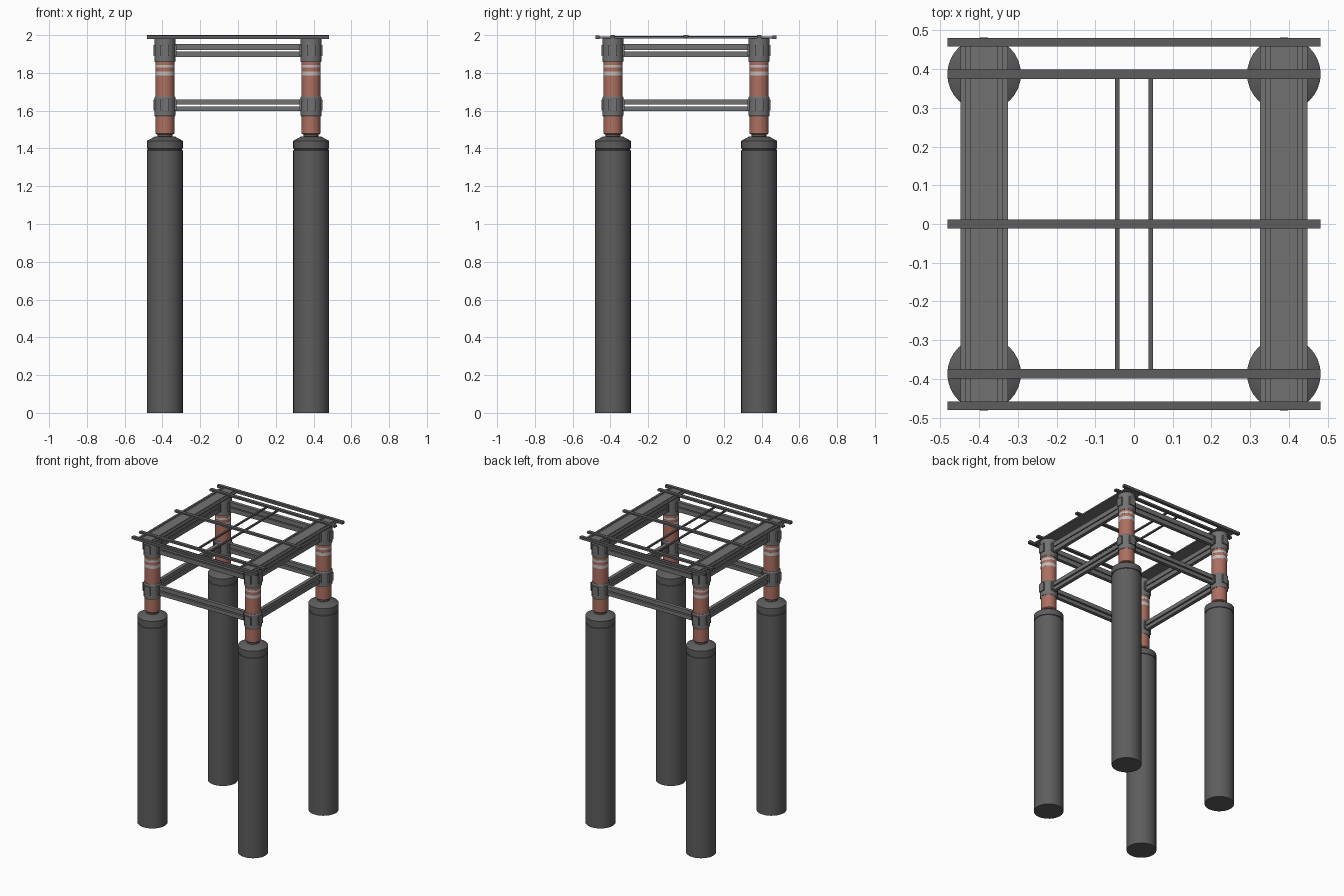
import bpy, math

if "Cube" in bpy.data.objects:
    bpy.data.objects.remove(bpy.data.objects["Cube"])

def material(name, rgb):
    m = bpy.data.materials.new(name)
    m.diffuse_color = (*rgb, 1)
    m.use_nodes = True
    m.node_tree.nodes["Principled BSDF"].inputs["Base Color"].default_value = m.diffuse_color
    return m

DARK = material("dark_grey", (0.11, 0.11, 0.11))
MID = material("mid_grey", (0.17, 0.17, 0.17))
RED = material("faded_red", (0.42, 0.16, 0.12))
WHITE = material("pale_band", (0.55, 0.52, 0.52))

def finish(name, mesh, mat, loc=(0, 0, 0)):
    ob = bpy.data.objects.new(name, mesh)
    ob.location = loc
    bpy.context.collection.objects.link(ob)
    mesh.materials.append(mat)
    return ob

def box(name, lo, hi, mat):
    v = [(x, y, z) for x in (lo[0], hi[0]) for y in (lo[1], hi[1]) for z in (lo[2], hi[2])]
    f = [(0, 1, 3, 2), (4, 6, 7, 5), (0, 4, 5, 1), (2, 3, 7, 6), (0, 2, 6, 4), (1, 5, 7, 3)]
    me = bpy.data.meshes.new(name)
    me.from_pydata(v, [], f)
    return finish(name, me, mat)

def lathe(name, profile, loc, mat, n=32):
    # profile of (radius, z) from bottom to top, closed with flat caps
    v, f = [], []
    for r, z in profile:
        v += [(r * math.cos(2 * math.pi * i / n), r * math.sin(2 * math.pi * i / n), z) for i in range(n)]
    for k in range(len(profile) - 1):
        for i in range(n):
            j = (i + 1) % n
            f.append((k * n + i, k * n + j, (k + 1) * n + j, (k + 1) * n + i))
    f += [tuple(reversed(range(n))), tuple(range((len(profile) - 1) * n, len(profile) * n))]
    me = bpy.data.meshes.new(name)
    me.from_pydata(v, [], f)
    ob = finish(name, me, mat, loc)
    bpy.ops.object.select_all(action='DESELECT')
    ob.select_set(True)
    bpy.context.view_layer.objects.active = ob
    bpy.ops.object.shade_smooth_by_angle(angle=math.radians(30))
    return ob

C = 0.387   # leg offset from the centre
for cx in (-C, C):
    for cy in (-C, C):
        p = (cx, cy, 0)
        # pile sleeve with a grooved, chamfered cap
        lathe("pile", [(.095, 0), (.095, 1.39), (.091, 1.392), (.091, 1.398), (.095, 1.40),
                       (.095, 1.44), (.055, 1.462), (.04, 1.462), (.04, 1.48)], p, DARK)
        # painted leg and its pale bands
        lathe("leg", [(.044, 1.475), (.05, 1.48), (.05, 1.98)], p, RED)
        lathe("wide_band", [(.0505, 1.785), (.0505, 1.808)], p, WHITE)
        lathe("narrow_band", [(.0505, 1.828), (.0505, 1.842)], p, WHITE)
        # lower and upper clamps with side lugs
        for z0, z1, l0, l1 in ((1.57, 1.676, 1.602, 1.66), (1.857, 1.985, 1.889, 1.947)):
            lathe("clamp", [(.052, z0), (.056, z0 + .006), (.056, z1 - .006), (.052, z1)], p, MID)
            box("clamp_lug_x", (cx - .061, cy - .022, l0), (cx + .061, cy + .022, l1), MID)
            box("clamp_lug_y", (cx - .022, cy - .061, l0), (cx + .022, cy + .061, l1), MID)

# paired brace rails on all four sides, at two levels
for z0, z1 in ((1.597, 1.623), (1.632, 1.66), (1.883, 1.914), (1.92, 1.952)):
    for s in (-C, C):
        box("brace_x", (-.34, s - .012, z0), (.34, s + .012, z1), MID)
        box("brace_y", (s - .012, -.34, z0), (s + .012, .34, z1), MID)

# grooved side planks: base sheet with three raised strips
for s in (-C, C):
    box("plank", (s - .061, -.46, 1.983), (s + .061, .46, 1.987), MID)
    for a, b in ((-.061, -.048), (-.035, .035), (.048, .061)):
        box("plank_strip", (s + a, -.46, 1.985), (s + b, .46, 1.992), MID)

# crosswise deck bars
for y in (-C, 0, C):
    box("deck_bar", (-.482, y - .012, 1.987), (.482, y + .012, 2.0), DARK)
for y in (-.469, .469):
    box("end_bar", (-.482, y - .011, 1.979), (.482, y + .011, 1.997), DARK)

# pair of thin lengthwise rods
for x in (-.043, .043):
    box("centre_rod", (x - .006, -C, 1.986), (x + .006, C, 1.996), DARK)
